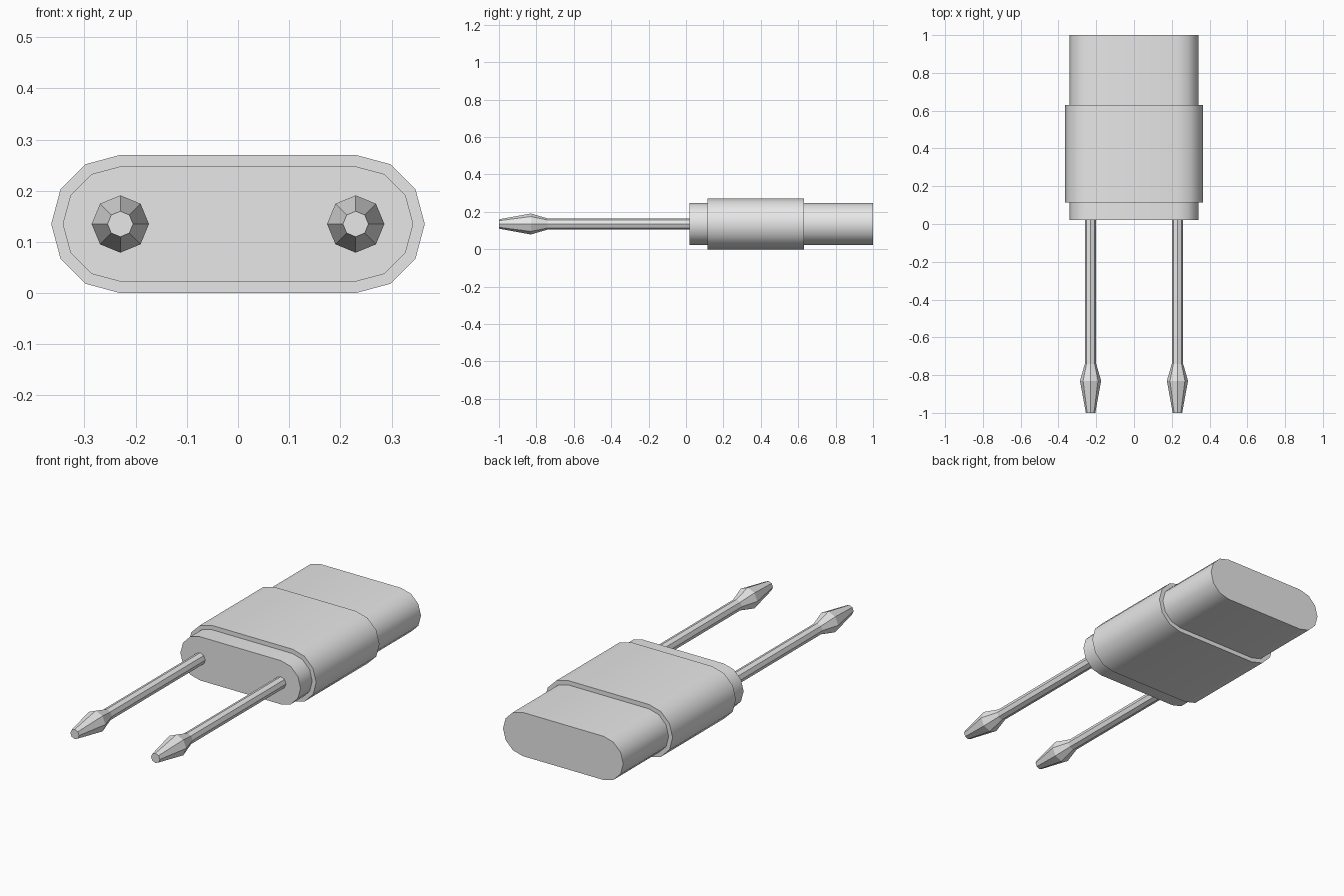
import bpy
import math

cube = bpy.data.objects.get("Cube")
if cube:
    bpy.data.objects.remove(cube, do_unlink=True)

grey = bpy.data.materials.new("plain grey")
grey.use_nodes = True
grey.diffuse_color = (0.8, 0.8, 0.8, 1)
grey.node_tree.nodes["Principled BSDF"].inputs["Base Color"].default_value = (0.8, 0.8, 0.8, 1)

MID_Z = 0.135    # height of the long axis
SPACING = 0.23   # pin and end-arc centres, either side of the middle


def loft(name, rings, smooth):
    """Skin a list of equal-sized point rings, running front to back, and cap both ends."""
    n = len(rings[0])
    verts = [p for ring in rings for p in ring]
    faces = [(r * n + i, r * n + (i + 1) % n, (r + 1) * n + (i + 1) % n, (r + 1) * n + i)
             for r in range(len(rings) - 1) for i in range(n)]
    faces.append(tuple(reversed(range(n))))
    faces.append(tuple(range(len(verts) - n, len(verts))))
    mesh = bpy.data.meshes.new(name)
    mesh.from_pydata(verts, [], faces)
    mesh.flip_normals()
    mesh.materials.append(grey)
    obj = bpy.data.objects.new(name, mesh)
    bpy.context.collection.objects.link(obj)
    if smooth:
        bpy.ops.object.select_all(action='DESELECT')
        obj.select_set(True)
        bpy.context.view_layer.objects.active = obj
        bpy.ops.object.shade_smooth_by_angle(angle=math.radians(35))
    return obj


def rounded_slot(radius, y, steps=6):
    """Flat-sided outline with a half-round at each end."""
    ring = []
    for side, start in ((1, -90), (-1, 90)):
        for i in range(steps + 1):
            a = math.radians(start + 180 * i / steps)
            ring.append((side * SPACING + radius * math.cos(a), y, MID_Z + radius * math.sin(a)))
    return ring


def octagon(x, radius, y):
    return [(x + radius * math.cos(i * math.pi / 4), y, MID_Z + radius * math.sin(i * math.pi / 4))
            for i in range(8)]


# Body and the thicker grip sleeve around it
loft("body", [rounded_slot(0.1125, y) for y in (0.02, 1.0)], True)
loft("grip_sleeve", [rounded_slot(0.135, y) for y in (0.115, 0.63)], True)

# Two pins: blunt tip, swollen head, slim shaft
pin_profile = [(-1.0, 0.025), (-0.83, 0.056), (-0.74, 0.03), (0.03, 0.03)]
for name, x in (("left_pin", SPACING), ("right_pin", -SPACING)):
    loft(name, [octagon(x, r, y) for y, r in pin_profile], False)
